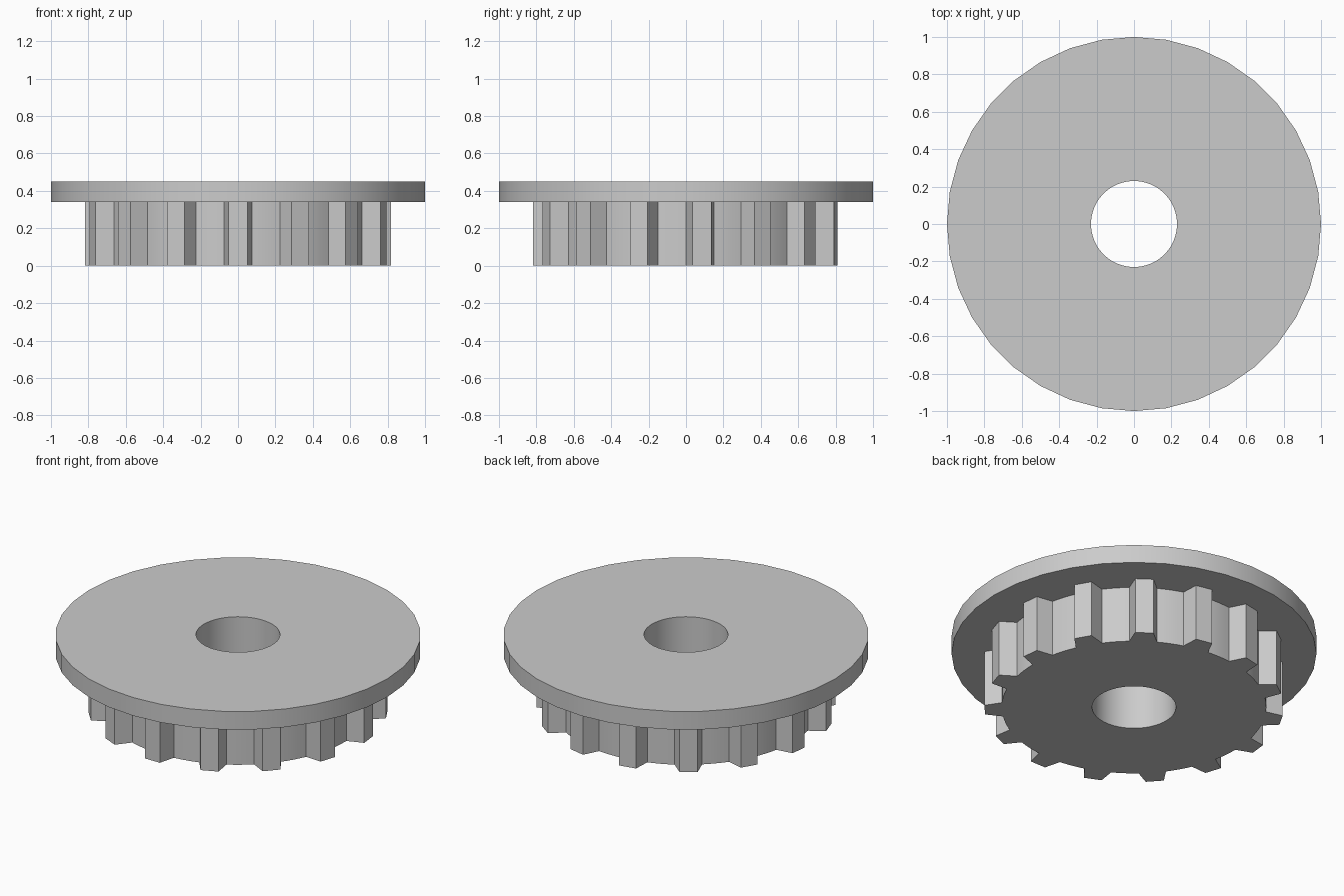
import bpy
import bmesh
from math import sin, cos, radians

TEETH = 15
TIP_R, ROOT_R, RIM_R, BORE_R = 0.82, 0.725, 1.0, 0.23
GEAR_TOP, DISC_TOP = 0.34, 0.45

cube = bpy.data.objects.get("Cube")
if cube:
    bpy.data.objects.remove(cube, do_unlink=True)

grey = bpy.data.materials.new("plain grey")
grey.use_nodes = True
colour = (0.6, 0.6, 0.6, 1)
grey.diffuse_color = colour
grey.node_tree.nodes["Principled BSDF"].inputs["Base Color"].default_value = colour


def polar(radius, degrees):
    """Point at an angle measured from the front (-y)."""
    a = radians(degrees)
    return radius * sin(a), -radius * cos(a)


def circle(radius, sides):
    return [polar(radius, 360 * i / sides) for i in range(sides)]


def gear_outline():
    """Tapered teeth with round-bottomed gaps between them."""
    pitch = 360 / TEETH
    tip, root = 3.5, 6
    points = []
    for i in range(TEETH):
        mid = i * pitch
        points += [polar(TIP_R, mid - tip), polar(TIP_R, mid + tip)]
        gap = pitch - 2 * root
        points += [polar(ROOT_R, mid + root + gap * k / 4) for k in range(5)]
    return points


def bored_plate(name, outline, bottom, top, top_cap=True):
    """Extrude an outline upward, with the shaft bore through it."""
    bm = bmesh.new()
    caps = {bottom: [], top: []}
    for loop in (outline, circle(BORE_R, 60)):
        rings = []
        for z in (bottom, top):
            ring = [bm.verts.new((x, y, z)) for x, y in loop]
            n = len(ring)
            caps[z] += [bm.edges.new((ring[i], ring[(i + 1) % n])) for i in range(n)]
            rings.append(ring)
        low, high = rings
        for i in range(n):
            j = (i + 1) % n
            bm.faces.new((low[i], low[j], high[j], high[i]))
    for z, edges in caps.items():
        if z == bottom or top_cap:
            bmesh.ops.triangle_fill(bm, edges=edges, use_beauty=True)
    bmesh.ops.recalc_face_normals(bm, faces=bm.faces)
    # Merge the flat caps back into clean large faces
    bmesh.ops.dissolve_limit(bm, angle_limit=radians(0.5), verts=bm.verts, edges=bm.edges)
    mesh = bpy.data.meshes.new(name)
    bm.to_mesh(mesh)
    bm.free()
    mesh.materials.append(grey)
    obj = bpy.data.objects.new(name, mesh)
    bpy.context.collection.objects.link(obj)
    bpy.ops.object.select_all(action="DESELECT")
    obj.select_set(True)
    bpy.context.view_layer.objects.active = obj
    bpy.ops.object.shade_smooth_by_angle(angle=radians(25))
    return obj


# Toothed wheel below, open where the flange covers it
bored_plate("toothed_wheel", gear_outline(), 0, GEAR_TOP, top_cap=False)

# Wide flange disc on top
bored_plate("flange_disc", circle(RIM_R, 36), GEAR_TOP, DISC_TOP)
